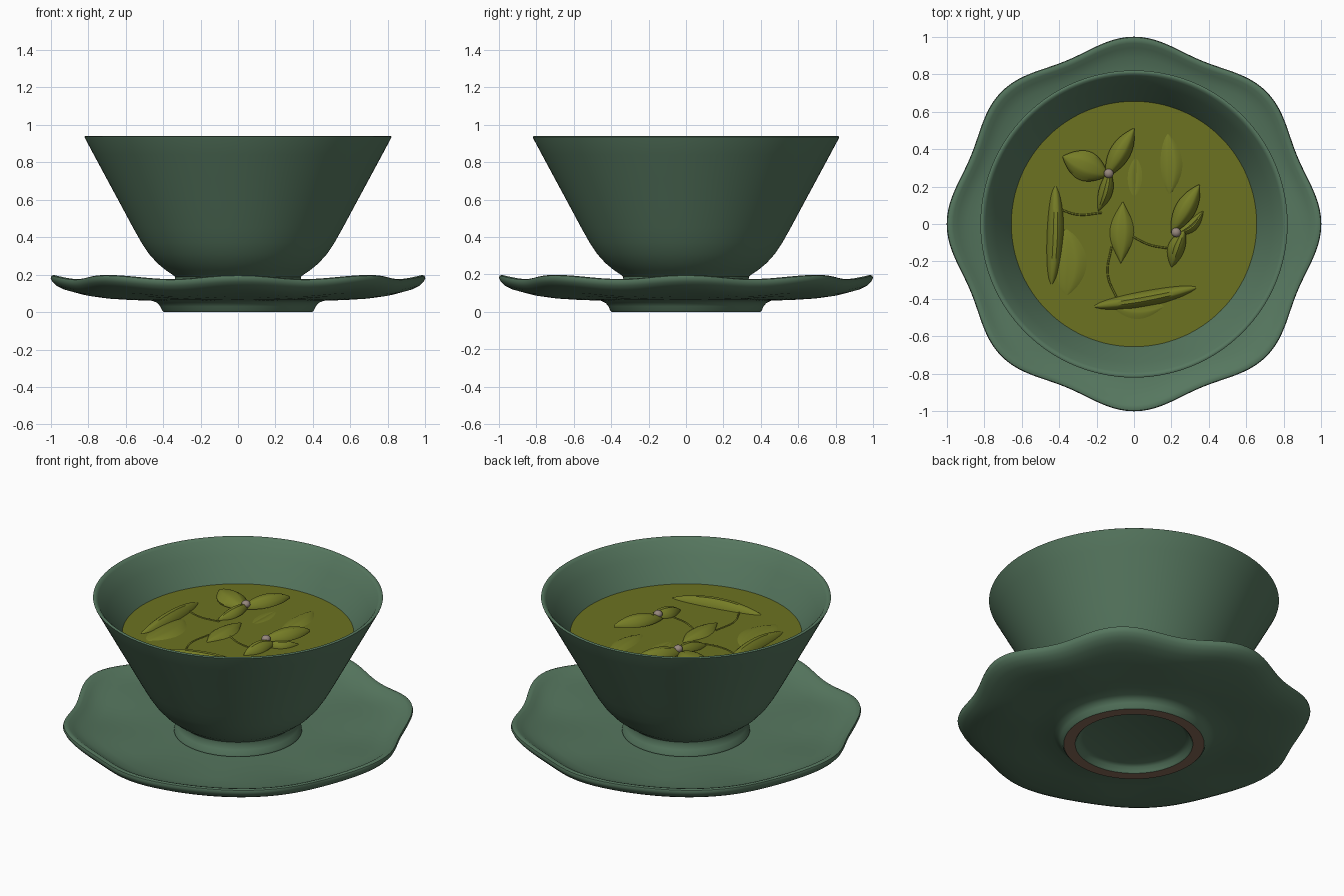
import bpy, bmesh, math
from mathutils import Vector

if "Cube" in bpy.data.objects:
    bpy.data.objects.remove(bpy.data.objects["Cube"])


def material(name, r, g, b):
    lin = lambda c: ((c / 255 + 0.055) / 1.055) ** 2.4
    m = bpy.data.materials.new(name)
    m.diffuse_color = (lin(r), lin(g), lin(b), 1)
    m.use_nodes = True
    m.node_tree.nodes["Principled BSDF"].inputs["Base Color"].default_value = m.diffuse_color
    return m


GLAZE = material("green glaze", 86, 119, 95)
CLAY = material("bare brown clay", 135, 108, 88)
TEA = material("green tea", 108, 114, 33)
LEAF = material("tea leaf", 118, 125, 38)
BUD = material("pale bud", 150, 135, 125)


def finish(name, bm, mats, angle=45):
    bmesh.ops.recalc_face_normals(bm, faces=bm.faces)
    me = bpy.data.meshes.new(name)
    bm.to_mesh(me)
    bm.free()
    ob = bpy.data.objects.new(name, me)
    bpy.context.collection.objects.link(ob)
    for m in mats:
        me.materials.append(m)
    bpy.ops.object.select_all(action='DESELECT')
    ob.select_set(True)
    bpy.context.view_layer.objects.active = ob
    bpy.ops.object.shade_smooth_by_angle(angle=math.radians(angle))
    return ob


def lathe(profile, n=128, warp=None):
    """Spin a profile that starts and ends on the axis."""
    bm = bmesh.new()
    rings = []
    for r, z in profile:
        if r == 0:
            rings.append([bm.verts.new((0, 0, z))] * n)
            continue
        ring = []
        for i in range(n):
            a = 2 * math.pi * i / n
            rr, zz = warp(r, z, a) if warp else (r, z)
            ring.append(bm.verts.new((rr * math.cos(a), rr * math.sin(a), zz)))
        rings.append(ring)
    for A, B in zip(rings, rings[1:]):
        for i in range(n):
            j = (i + 1) % n
            vs = list(dict.fromkeys((A[i], A[j], B[j], B[i])))
            bm.faces.new(vs)
    return bm


# Saucer: eight lobes whose wave fades toward the middle
def scallop(r, z, a):
    t = min(max((r - 0.5) / 0.46, 0), 1)
    w = t * t * (3 - 2 * t)
    c = math.cos(8 * a)
    return r * (1 - 0.028 * (1 - c) * w), z + 0.011 * c * w


saucer = [(0, 0.04), (0.29, 0.04), (0.315, 0.03), (0.325, 0.008), (0.333, 0),
          (0.397, 0), (0.405, 0.008), (0.415, 0.03), (0.43, 0.048), (0.455, 0.06),
          (0.6, 0.065), (0.75, 0.077), (0.86, 0.092), (0.93, 0.11), (0.97, 0.13),
          (0.99, 0.15), (1.0, 0.17), (0.996, 0.183), (0.983, 0.187), (0.965, 0.182),
          (0.94, 0.165), (0.89, 0.145), (0.82, 0.13), (0.7, 0.118), (0.55, 0.108),
          (0.4, 0.103), (0, 0.1)]
bm = lathe(saucer, 160, scallop)
for f in bm.faces:  # unglazed foot
    f.material_index = int(f.calc_center_median().z < 0.003)
finish("saucer", bm, [GLAZE, CLAY])

# Bowl with flared foot and straight sloping wall
bowl = [(0, 0.104), (0.35, 0.104), (0.362, 0.11), (0.36, 0.122), (0.345, 0.145),
        (0.335, 0.17), (0.336, 0.188), (0.35, 0.2), (0.385, 0.223), (0.43, 0.26),
        (0.475, 0.31), (0.515, 0.37), (0.56, 0.45), (0.62, 0.562), (0.7, 0.71),
        (0.77, 0.84), (0.817, 0.928), (0.82, 0.936), (0.814, 0.94), (0.803, 0.938),
        (0.792, 0.928), (0.74, 0.85), (0.655, 0.715), (0.58, 0.57), (0.5, 0.43),
        (0.4, 0.32), (0.25, 0.26), (0, 0.25)]
finish("bowl", lathe(bowl), [GLAZE])

# Tea surface
LEVEL = 0.715
finish("tea", lathe([(0.6575, LEVEL - 0.004), (0.656, LEVEL), (0, LEVEL)]), [TEA])


# Tea leaves: pointed, domed blades with a slight sideways bend
def leaf(name, p0, p1, width, z0=0.0, z1=0.0, dome=0.035, bend=0.0, tip=0.8):
    p0, p1 = Vector(p0), Vector(p1)
    d = p1 - p0
    side = Vector((-d.y, d.x)).normalized()
    bm = bmesh.new()
    nu, nv = 18, 8
    layers = []
    for top in (1, 0):
        rows = []
        for i in range(nu + 1):
            u = i / nu
            s = max(math.sin(math.pi * u), 0.02)
            row = []
            for j in range(nv + 1):
                v = 2 * j / nv - 1
                xy = p0 + d * u + side * (v * width / 2 * s ** tip + bend * s)
                rise = dome * (1 - v * v) * s ** 0.7
                crease = -0.006 * s * math.exp(-(v / 0.15) ** 2)
                z = LEVEL - 0.001 + z0 + (z1 - z0) * u + rise + crease
                row.append(bm.verts.new((xy.x, xy.y, z - (0 if top else 0.008))))
            rows.append(row)
        for A, B in zip(rows, rows[1:]):
            for k in range(nv):
                bm.faces.new((A[k], A[k + 1], B[k + 1], B[k]))
        layers.append(rows)
    T, B = layers
    loop = lambda R: (R[0] + [r[-1] for r in R[1:]] + R[-1][-2::-1]
                      + [r[0] for r in R[-2:0:-1]])
    a, b = loop(T), loop(B)
    for i in range(len(a)):
        j = (i + 1) % len(a)
        bm.faces.new((a[i], a[j], b[j], b[i]))
    finish(name, bm, [LEAF])


leaf("leaf_centre", (-0.06, 0.12), (-0.07, -0.21), 0.13, dome=0.03, tip=1.0)
leaf("leaf_left_slim", (-0.42, 0.2), (-0.44, -0.32), 0.09, dome=0.05, bend=0.01, tip=0.5)
leaf("leaf_left_oval", (-0.36, -0.03), (-0.36, -0.38), 0.17, dome=0.02, bend=0.025, tip=0.6)
leaf("leaf_front_long", (-0.21, -0.44), (0.33, -0.34), 0.085, dome=0.05, bend=-0.01, tip=0.5)
leaf("leaf_front_under", (-0.13, -0.43), (0.16, -0.44), 0.12, dome=0.012, bend=-0.015)
leaf("leaf_right_top", (0.2, -0.05), (0.35, 0.21), 0.11, 0.02, 0.03, 0.05)
leaf("leaf_right_side", (0.22, -0.06), (0.37, 0.07), 0.06, 0.01, 0.0, 0.03, -0.02)
leaf("leaf_right_low", (0.27, -0.03), (0.2, -0.23), 0.09, 0.02, 0.0, 0.045, -0.01)
leaf("leaf_back_left", (-0.14, 0.26), (-0.38, 0.36), 0.16, 0.015, 0.03, 0.04)
leaf("leaf_back_mid", (-0.15, 0.25), (0.0, 0.51), 0.11, 0.02, 0.03, 0.05)
leaf("leaf_back_low", (-0.13, 0.29), (-0.19, 0.07), 0.075, 0.03, 0.0, 0.04, 0.01)
leaf("leaf_back_right", (0.18, 0.48), (0.19, 0.16), 0.12, dome=0.02, bend=0.015, tip=0.7)
leaf("leaf_back_sunken", (0.01, 0.36), (0.0, 0.14), 0.09, dome=0.004, tip=0.6)


# Thin stems lying on the tea
def stem(name, pts, radius=0.005):
    cu = bpy.data.curves.new(name, 'CURVE')
    cu.dimensions = '3D'
    cu.bevel_depth = radius
    cu.bevel_resolution = 1
    sp = cu.splines.new('BEZIER')
    sp.bezier_points.add(len(pts) - 1)
    for bp, (x, y) in zip(sp.bezier_points, pts):
        bp.co = (x, y, LEVEL)
        bp.handle_left_type = bp.handle_right_type = 'AUTO'
    cu.materials.append(LEAF)
    bpy.context.collection.objects.link(bpy.data.objects.new(name, cu))


stem("stem_left", [(-0.4, 0.08), (-0.3, 0.05), (-0.17, 0.06)])
stem("stem_front", [(-0.12, -0.12), (-0.14, -0.27), (-0.09, -0.4)])
stem("stem_right", [(-0.02, -0.06), (0.08, -0.11), (0.18, -0.13)])

# Pale buds where the leaf clusters join
for name, x, y in (("bud_back", -0.135, 0.27), ("bud_right", 0.225, -0.045)):
    bm = bmesh.new()
    bmesh.ops.create_uvsphere(bm, u_segments=16, v_segments=10, radius=1)
    for v in bm.verts:
        v.co = (x + v.co.x * 0.026, y + v.co.y * 0.026, LEVEL + 0.04 + v.co.z * 0.022)
    finish(name, bm, [BUD])
